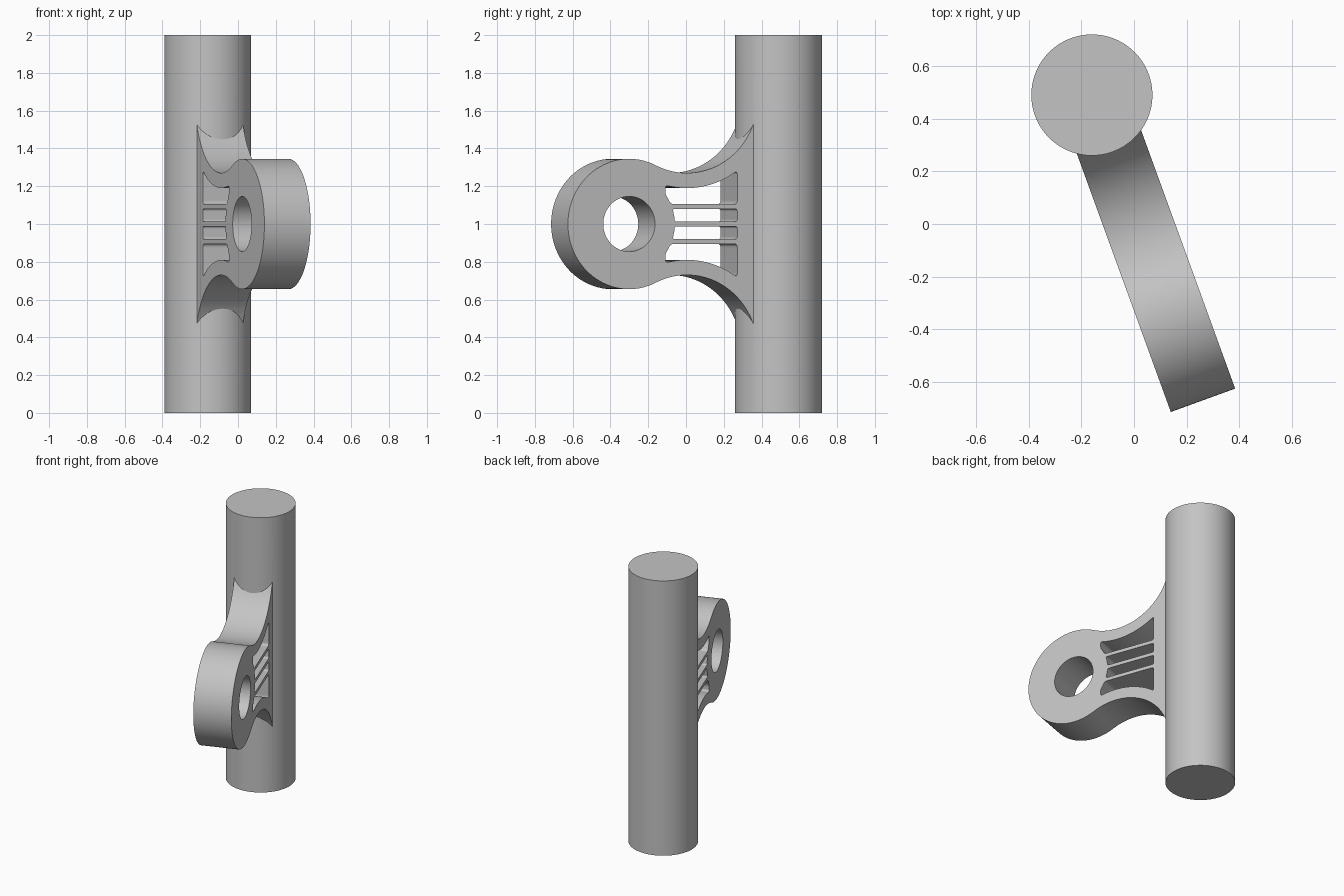
import bpy, bmesh, math
from mathutils import Matrix, Vector

cube = bpy.data.objects.get("Cube")
if cube:
    bpy.data.objects.remove(cube, do_unlink=True)

# Main sizes; the arm is drawn in a plane: u = distance from the shaft axis, h = height from mid
SHAFT_R, SHAFT_X, SHAFT_Y = 0.23, -0.16, 0.49
THICK, TILT = 0.26, math.radians(20)
LUG = Vector((0.889, 0))
LUG_R, BORE_R, RING_R = 0.345, 0.146, 0.257
FILLET = Vector((0.563, 0.67))
FILLET_R, RIB_R = 0.40, 0.48
WALL_U = 0.28

grey = bpy.data.materials.new("plain grey")
grey.use_nodes = True
grey.diffuse_color = (0.55, 0.55, 0.55, 1)
grey.node_tree.nodes["Principled BSDF"].inputs["Base Color"].default_value = (0.55, 0.55, 0.55, 1)


def arc(c, r, a0, a1, n):
    steps = [a0 + (a1 - a0) * i / n for i in range(n + 1)]
    return [c + Vector((math.cos(a), math.sin(a))) * r for a in steps]


def mirrored(points):
    return [Vector((p.x, -p.y)) for p in reversed(points)]


def on_ring(h):
    return Vector((LUG.x - math.sqrt(RING_R ** 2 - h * h), h))


def on_rib(u):
    return Vector((u, FILLET.y - math.sqrt(RIB_R ** 2 - (u - FILLET.x) ** 2)))


def rounded(edges, r, n=5):
    """Join edges (functions of 0..1) into a loop with rounded corners."""
    def trim(f):
        t = min(0.49, r / (f(1) - f(0)).length)
        return [f(t + (1 - 2 * t) * i / 16) for i in range(17)]
    runs, loop = [trim(f) for f in edges], []
    for i, run in enumerate(runs):
        a, c, b = run[-1], edges[i](1), runs[(i + 1) % len(runs)][0]
        loop += run
        for k in range(1, n):
            t = k / n
            loop.append(a * (1 - t) ** 2 + c * 2 * t * (1 - t) + b * t * t)
    return loop


def line(a, b):
    return lambda t: a.lerp(b, t)


def ring_edge(h0, h1):
    return lambda t: on_ring(h0 + (h1 - h0) * t)


# Outer outline: lug arc, concave fillets, root buried in the shaft
to_lug = LUG - FILLET
lug_angle = math.atan2(-to_lug.y, -to_lug.x)
root_angle = -math.acos((0.17 - FILLET.x) / FILLET_R)
upper = arc(FILLET, FILLET_R, root_angle, lug_angle - math.pi, 32)
upper = [Vector((0.05, upper[0].y))] + upper[:-1]
outline = upper + arc(LUG, LUG_R, lug_angle, -lug_angle, 72) + mirrored(upper)

# Openings: bore, two slots and two flared windows, leaving three thin bars
slot_lo, slot_hi, win_lo, tip_u, tip_h = 0.0125, 0.08, 0.105, 0.685, 0.156
slot = rounded([line(Vector((WALL_U, slot_lo)), on_ring(slot_lo)),
                ring_edge(slot_lo, slot_hi),
                line(on_ring(slot_hi), Vector((WALL_U, slot_hi))),
                line(Vector((WALL_U, slot_hi)), Vector((WALL_U, slot_lo)))], 0.012)
window = rounded([line(Vector((WALL_U, win_lo)), on_ring(win_lo)),
                  ring_edge(win_lo, tip_h),
                  line(on_ring(tip_h), on_rib(tip_u)),
                  lambda t: on_rib(tip_u + (WALL_U - tip_u) * t),
                  line(on_rib(WALL_U), Vector((WALL_U, win_lo)))], 0.018)
bore = arc(LUG, BORE_R, 0, math.tau, 64)[:-1]
loops = [outline, bore, slot, mirrored(slot), window, mirrored(window)]

# Arm plate: filled flat curve with thickness, turned to a solid mesh
curve = bpy.data.curves.new("arm_outline", "CURVE")
curve.dimensions, curve.fill_mode, curve.extrude = "2D", "BOTH", THICK / 2
for loop in loops:
    spline = curve.splines.new("POLY")
    spline.points.add(len(loop) - 1)
    for point, p in zip(spline.points, loop):
        point.co = (p.x, p.y, 0, 1)
    spline.use_cyclic_u = True
sketch = bpy.data.objects.new("arm_outline", curve)
bpy.context.collection.objects.link(sketch)
bpy.context.view_layer.update()
arm_mesh = bpy.data.meshes.new_from_object(
    sketch.evaluated_get(bpy.context.evaluated_depsgraph_get()))
bpy.data.objects.remove(sketch, do_unlink=True)

s, c = math.sin(TILT), math.cos(TILT)
place = Matrix(((s, 0, -c, SHAFT_X), (-c, 0, -s, SHAFT_Y), (0, 1, 0, 1), (0, 0, 0, 1)))
bm = bmesh.new()
bm.from_mesh(arm_mesh)
bmesh.ops.remove_doubles(bm, verts=bm.verts, dist=0.0001)
bmesh.ops.transform(bm, matrix=place, verts=bm.verts)
bmesh.ops.recalc_face_normals(bm, faces=bm.faces)
bm.to_mesh(arm_mesh)
bm.free()
arm_mesh.materials.clear()
arm_mesh.materials.append(grey)
arm = bpy.data.objects.new("arm", arm_mesh)
bpy.context.collection.objects.link(arm)

# Shaft, joined with the arm into one solid
bpy.ops.mesh.primitive_cylinder_add(vertices=96, radius=SHAFT_R, depth=2,
                                    location=(SHAFT_X, SHAFT_Y, 1))
shaft = bpy.context.object
shaft.name = "shaft_with_arm"
shaft.data.materials.append(grey)
union = shaft.modifiers.new("join_arm", "BOOLEAN")
union.operation, union.solver, union.object = "UNION", "EXACT", arm
bpy.ops.object.modifier_apply(modifier=union.name)
bpy.data.objects.remove(arm, do_unlink=True)
bpy.ops.object.shade_smooth_by_angle(angle=math.radians(30))
